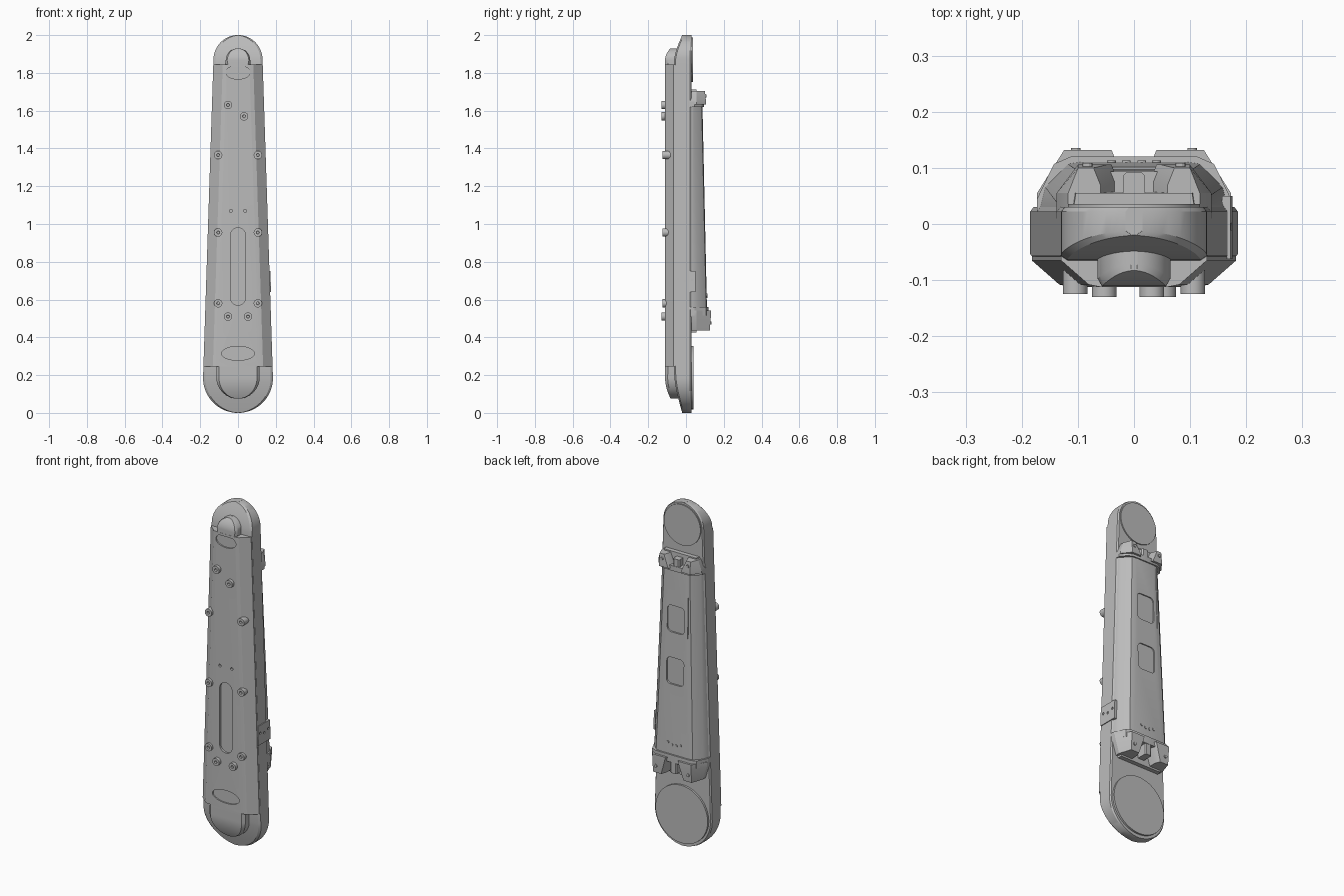
import bpy, bmesh, math
from math import sin, cos, pi

cube = bpy.data.objects.get("Cube")
if cube:
    bpy.data.objects.remove(cube, do_unlink=True)

grey = bpy.data.materials.new("plain grey")
grey.use_nodes = True
grey.diffuse_color = (0.5, 0.5, 0.5, 1)
grey.node_tree.nodes["Principled BSDF"].inputs["Base Color"].default_value = (0.5, 0.5, 0.5, 1)
parts = []

LOW, R_LOW = 0.185, 0.185      # lower end centre and radius
HIGH, R_HIGH = 1.87, 0.13      # upper end centre and radius


def finish(name, bm):
    bmesh.ops.recalc_face_normals(bm, faces=bm.faces)
    mesh = bpy.data.meshes.new(name)
    bm.to_mesh(mesh)
    bm.free()
    mesh.materials.append(grey)
    obj = bpy.data.objects.new(name, mesh)
    bpy.context.collection.objects.link(obj)
    parts.append(obj)
    return obj


def loft(name, stations, mirror=True):
    """Skin through (z, [(x, y), ...]) sections, each mirrored across x."""
    bm = bmesh.new()
    rings = []
    for z, half in stations:
        pts = half + [(-x, y) for x, y in reversed(half)] if mirror else half
        rings.append([bm.verts.new((x, y, z)) for x, y in pts])
    n = len(rings[0])
    for a, b in zip(rings, rings[1:]):
        for i in range(n):
            j = (i + 1) % n
            bm.faces.new((a[i], a[j], b[j], b[i]))
    bm.faces.new(rings[0])
    bm.faces.new(rings[-1])
    return finish(name, bm)


def outline(x, z, rx, rz, sx=0, sz=0, n=40):
    """Ellipse in the xz plane, stretched into a rounded slot by sx and sz."""
    pts = []
    for i in range(n):
        c, s = cos(2 * pi * (i + 0.5) / n), sin(2 * pi * (i + 0.5) / n)
        pts.append((x + rx * c + math.copysign(sx, c), z + rz * s + math.copysign(sz, s)))
    return pts


def prism(name, pts, y0, y1, socket=0):
    bm = bmesh.new()
    a = [bm.verts.new((x, y0, z)) for x, z in pts]
    b = [bm.verts.new((x, y1, z)) for x, z in pts]
    front = bm.faces.new(a)
    bm.faces.new(list(reversed(b)))
    for i in range(len(a)):
        j = (i + 1) % len(a)
        bm.faces.new((a[j], a[i], b[i], b[j]))
    bmesh.ops.recalc_face_normals(bm, faces=bm.faces)
    if socket:
        bmesh.ops.inset_individual(bm, faces=[front], thickness=socket)
        bmesh.ops.inset_individual(bm, faces=[front], thickness=0.001, depth=-0.01)
    return finish(name, bm)


def cut(target, cutter):
    mod = target.modifiers.new("cut", "BOOLEAN")
    mod.operation, mod.solver, mod.object = "DIFFERENCE", "EXACT", cutter
    bpy.context.view_layer.objects.active = target
    bpy.ops.object.modifier_apply(modifier=mod.name)
    parts.remove(cutter)
    bpy.data.objects.remove(cutter, do_unlink=True)


def width(z):
    return R_LOW + (R_HIGH - R_LOW) * (z - LOW) / (HIGH - LOW)


# Main shell: tapered slab with round ends, thinning toward both tips
def shell_section(z, w):
    depth = min(1, z / 0.25, (2 - z) / 0.16)
    front = -0.02 - 0.045 * sin(pi / 2 * max(depth, 0))
    w = max(w, 0.015)
    return z, [(w - 0.006, 0.03), (w, 0.022), (w, front + 0.008), (w - 0.012, front)]


steps = [pi / 2 * i / 16 for i in range(17)]
shell = [shell_section(LOW - R_LOW * cos(t), R_LOW * sin(t)) for t in steps]
shell += [shell_section(z, width(z)) for z in (0.25, 1.84)]
shell += [shell_section(HIGH + R_HIGH * sin(t), R_HIGH * cos(t)) for t in steps]
loft("main_shell", shell)

# Front panel with chamfered sides
panel = loft("front_panel", [
    (z, [(width(z) - 0.001, -0.02), (width(z) - 0.001, -0.065),
         (width(z) - 0.05, -0.108), (width(z) - 0.07, -0.112)])
    for z in (0.245, 1.845)])
cut(panel, prism("slot_cutter", outline(0, 0.775, 0.04, 0.04, 0, 0.165), -0.2, -0.1))
cut(panel, prism("upper_oval_cutter", outline(0, 1.803, 0.065, 0.036), -0.2, -0.104))
cut(panel, prism("lower_oval_cutter", outline(0, 0.315, 0.087, 0.037), -0.2, -0.104))
for x in (-0.038, 0.038):
    cut(panel, prism("pin_cutter", outline(x, 1.07, 0.008, 0.008, n=16), -0.2, -0.1))


# Rounded hubs that continue the panel into the end recesses
def hub(name, centre, r, way, root, drop):
    stations = [(root, [(r, 0), (r, -0.095), (r - 0.015, -0.111)])]
    for t in steps:
        z, w = centre + way * r * sin(t), max(r * cos(t), 0.006)
        y = -0.111 + drop * sin(t) ** 2
        stations.append((z, [(w, 0), (w, y + 0.014), (w * 0.88, y)]))
    loft(name, stations)


hub("lower_hub", 0.19, 0.115, -1, 0.26, 0.03)
hub("upper_hub", 1.865, 0.065, 1, 1.83, 0.028)

# Screw bosses on the front
bosses = [(-0.053, 1.63), (0.032, 1.57), (-0.053, 0.51), (0.053, 0.51)]
for x, z in bosses:
    prism("inner_boss", outline(x, z, 0.022, 0.022, n=24), -0.13, -0.1, 0.014)
for z in (1.365, 0.955, 0.58):
    for x in (-0.105, 0.105):
        prism("outer_boss", outline(x, z, 0.022, 0.022, n=24), -0.125, -0.08, 0.014)

# Round covers on the back of both ends
prism("lower_back_disc", outline(0, LOW + 0.002, 0.168, 0.168, n=64), 0.0, 0.041)
prism("upper_back_disc", outline(0, HIGH, 0.118, 0.118, n=64), 0.0, 0.036)


# Back cover with sloped sides and two windows
def cover_back(z):
    return 0.111 - 0.024 * (z - 0.55) / 1.08


cover = loft("back_cover", [
    (z, [(width(z) - 0.003, 0.01), (width(z) - 0.006, 0.03),
         (width(z) - 0.015, cover_back(z) - 0.045),
         (width(z) - 0.055, cover_back(z) - 0.004), (width(z) - 0.08, cover_back(z))])
    for z in (0.54, 1.64)])
for z in (1.34, 1.04):
    cut(cover, prism("window_cutter", outline(0, z, 0.025, 0.025, 0.03, 0.052),
                     cover_back(z) - 0.008, 0.2))
cut(cover, prism("seam_cutter", outline(-0.078, 1.43, 0.002, 0.002, 0, 0.18, n=8),
                 cover_back(1.43) - 0.008, 0.2))
for x in (-0.04, -0.014, 0.014, 0.04):
    prism("cover_button", outline(x, 0.61 + abs(x) / 3, 0.008, 0.008, n=12), 0.1, 0.113)


# Clamps holding the cover: cross strip, paired blocks and a centre tab
def clamp(name, near, far, back):
    w = width(near)
    mid = near + (far - near) * 0.35
    loft(name + "_strip", [
        (z, [(w, 0.01), (w, 0.045), (w - 0.03, back - 0.025), (w - 0.06, back - 0.012)])
        for z in (near, mid)])
    for side in (-1, 1):
        def block(z, inner, outer, y):
            pts = [(inner, 0.02), (outer, 0.02), (outer, 0.055),
                   (w * 0.72, y), (inner + 0.012, y), (inner, y - 0.03)]
            return z, [(side * a, b) for a, b in pts]
        loft(name + "_block", [block(near + (far - near) * 0.15, 0.028, w, back),
                               block(mid, 0.035, w, back),
                               block(far, 0.06, w * 0.85, back - 0.006)], mirror=False)
        z = (mid + far) / 2
        prism(name + "_screw", outline(side * w * 0.6, z, 0.009, 0.009, n=12),
              back - 0.02, back + 0.003)
    loft(name + "_tab", [(z, [(0.02, 0.02), (0.02, back - 0.02), (0.014, back - 0.014)])
                         for z in (near, near + (far - near) * 0.85)])
    loft(name + "_foot", [(near, [(w * 0.9, 0.01), (w * 0.85, 0.058)]),
                          (far + (far - near) * 0.08, [(w * 0.8, 0.01), (w * 0.75, 0.055)])])


clamp("upper_clamp", 1.62, 1.705, 0.106)
clamp("lower_clamp", 0.56, 0.435, 0.132)

# Connector plate on the left side
plate = loft("side_plate", [
    (z, [(width(z) - 0.01, -0.062), (width(z) + 0.005, -0.062),
         (width(z) + 0.005, 0.05), (width(z) - 0.01, 0.05)])
    for z in (0.64, 0.75)], mirror=False)
for y, z in ((-0.042, 0.705), (-0.005, 0.695), (0.032, 0.705)):
    drill = prism("drill", outline(0, 0, 0.007, 0.007, n=16), 0, 0.05)
    drill.rotation_euler.z = -pi / 2
    drill.location = (width(z), y, z)
    cut(plate, drill)

# Smooth the curved surfaces, keep the edges crisp
bpy.ops.object.select_all(action="DESELECT")
for obj in parts:
    obj.select_set(True)
bpy.context.view_layer.objects.active = parts[0]
bpy.ops.object.shade_smooth_by_angle(angle=math.radians(25))
